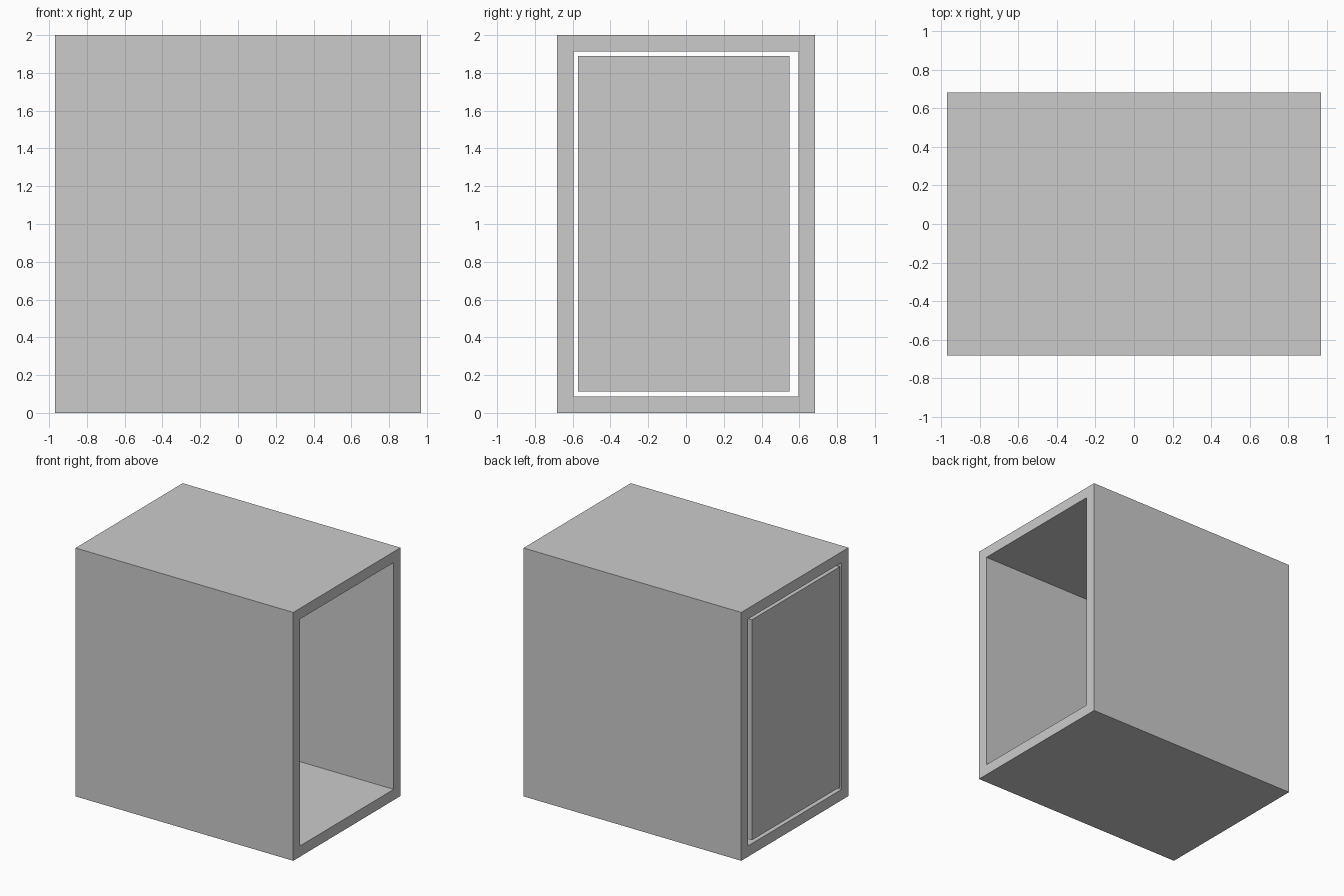
import bpy
import bmesh
from mathutils import Vector

cube = bpy.data.objects.get("Cube")
if cube:
    bpy.data.objects.remove(cube, do_unlink=True)

# Overall size, wall thickness and door thickness
WIDTH, DEPTH, HEIGHT = 1.94, 1.365, 2.0
WALL = 0.087
DOOR = 0.08

grey = bpy.data.materials.new("plain grey")
grey.use_nodes = True
colour = (0.6, 0.6, 0.6, 1.0)
grey.diffuse_color = colour
grey.node_tree.nodes["Principled BSDF"].inputs["Base Color"].default_value = colour


def add_box(name, low, high):
    """Axis-aligned box between two corners."""
    low, high = Vector(low), Vector(high)
    bm = bmesh.new()
    bmesh.ops.create_cube(bm, size=1)
    for v in bm.verts:
        v.co = (low + high) / 2 + v.co * (high - low)
    return finish(name, bm)


def finish(name, bm):
    bmesh.ops.recalc_face_normals(bm, faces=bm.faces)
    mesh = bpy.data.meshes.new(name)
    bm.to_mesh(mesh)
    bm.free()
    mesh.materials.append(grey)
    obj = bpy.data.objects.new(name, mesh)
    bpy.context.collection.objects.link(obj)
    return obj


def add_tube(name):
    """Rectangular sleeve open at both x ends."""
    bm = bmesh.new()
    rings = []
    for x in (-WIDTH / 2, WIDTH / 2):
        for inset in (0, WALL):
            y, z0, z1 = DEPTH / 2 - inset, inset, HEIGHT - inset
            corners = ((-y, z0), (y, z0), (y, z1), (-y, z1))
            rings.append([bm.verts.new((x, *c)) for c in corners])
    outer_a, inner_a, outer_b, inner_b = rings
    # Outer skin, far rim, inner skin, near rim
    loop = [outer_a, outer_b, inner_b, inner_a, outer_a]
    for r, s in zip(loop, loop[1:]):
        for i in range(4):
            j = (i + 1) % 4
            bm.faces.new((r[i], r[j], s[j], s[i]))
    return finish(name, bm)


# Hollow case
add_tube("cabinet_case")

# Door set flush in the right-hand opening, with a gap all round
add_box("side_door", (-WIDTH / 2, -0.573, 0.114),
        (-WIDTH / 2 + DOOR, 0.547, 1.889))
